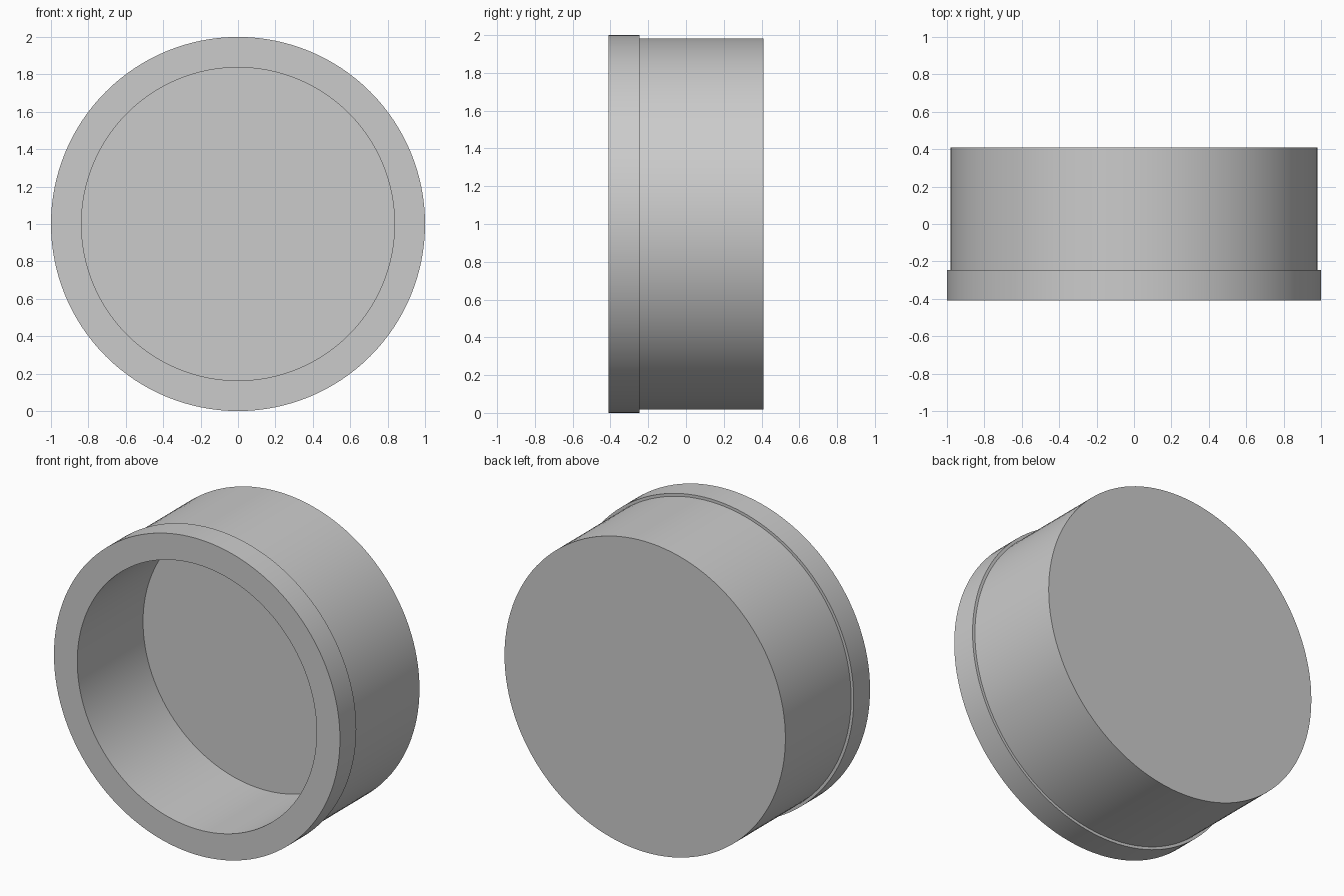
import bpy
import bmesh
import math

cube = bpy.data.objects.get("Cube")
if cube:
    bpy.data.objects.remove(cube, do_unlink=True)

SEGMENTS = 128
HALF_DEPTH = 0.41
WALL = 0.163
RIM_R, BODY_R = 1.0, 0.982
INNER_R = RIM_R - WALL

grey = bpy.data.materials.new("light grey")
grey.use_nodes = True
colour = (0.6, 0.6, 0.6, 1.0)
grey.diffuse_color = colour
grey.node_tree.nodes["Principled BSDF"].inputs["Base Color"].default_value = colour


def add_ring(bm, radius, y):
    """Ring of vertices around the y axis, centred at z = 1."""
    step = 2 * math.pi / SEGMENTS
    return [bm.verts.new((radius * math.cos(i * step), y, 1 + radius * math.sin(i * step)))
            for i in range(SEGMENTS)]


# Cap profile (radius, y): from the cavity floor, over the front rim, to the back
profile = [
    (INNER_R, HALF_DEPTH - WALL),
    (INNER_R, -HALF_DEPTH),
    (RIM_R, -HALF_DEPTH),
    (RIM_R, -HALF_DEPTH + WALL),
    (BODY_R, -HALF_DEPTH + WALL),
    (BODY_R, HALF_DEPTH),
]

bm = bmesh.new()
rings = [add_ring(bm, r, y) for r, y in profile]
for a, b in zip(rings, rings[1:]):
    for i in range(SEGMENTS):
        j = (i + 1) % SEGMENTS
        bm.faces.new((a[i], a[j], b[j], b[i]))

# Cavity floor and closed back
bm.faces.new(rings[0])
bm.faces.new(rings[-1])
bmesh.ops.recalc_face_normals(bm, faces=bm.faces)

mesh = bpy.data.meshes.new("round_cap")
bm.to_mesh(mesh)
bm.free()
mesh.materials.append(grey)
cap = bpy.data.objects.new("round_cap", mesh)
bpy.context.collection.objects.link(cap)

# Smooth walls with crisp edges
bpy.ops.object.select_all(action="DESELECT")
cap.select_set(True)
bpy.context.view_layer.objects.active = cap
bpy.ops.object.shade_smooth_by_angle(angle=math.radians(30))
